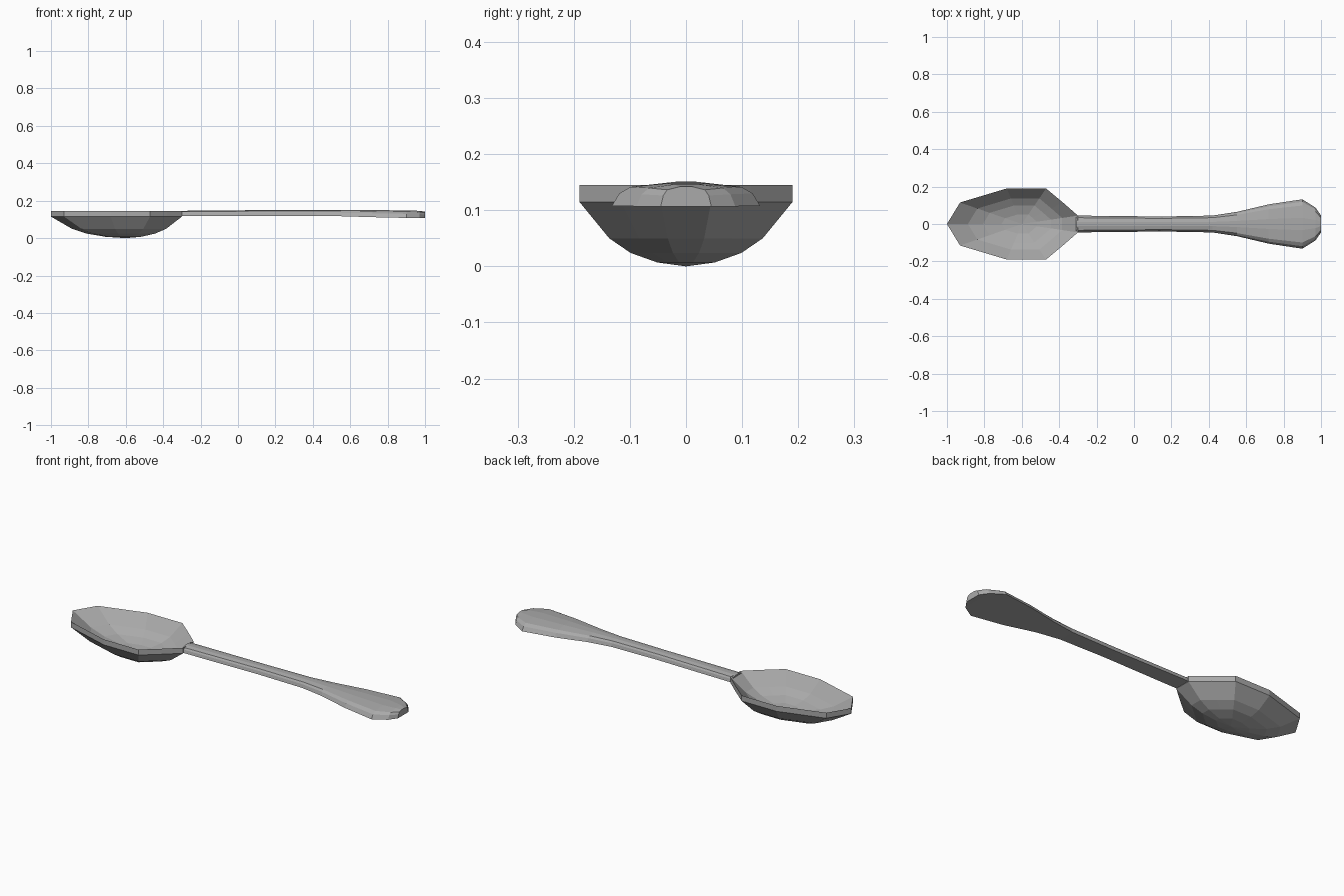
import bpy
import bmesh

# Remove the default object
cube = bpy.data.objects.get("Cube")
if cube:
    bpy.data.objects.remove(cube, do_unlink=True)

# Single metal colour
metal = bpy.data.materials.new("grey_metal")
metal.use_nodes = True
GREY = (0.4, 0.4, 0.4, 1)
metal.diffuse_color = GREY
metal.node_tree.nodes["Principled BSDF"].inputs["Base Color"].default_value = GREY


def loft(name, rings, start=None, end=None):
    """Skin closed rings; each end closes to a point, or to a flat cap."""
    bm = bmesh.new()
    loops = [[bm.verts.new(p) for p in ring] for ring in rings]
    n = len(loops[0])
    for a, b in zip(loops, loops[1:]):
        for i in range(n):
            j = (i + 1) % n
            bm.faces.new((a[i], a[j], b[j], b[i]))
    for loop, tip in ((loops[0], start), (loops[-1], end)):
        if tip:
            v = bm.verts.new(tip)
            for i in range(n):
                bm.faces.new((loop[i], loop[(i + 1) % n], v))
        else:
            bm.faces.new(loop)
    bmesh.ops.recalc_face_normals(bm, faces=bm.faces)
    mesh = bpy.data.meshes.new(name)
    bm.to_mesh(mesh)
    bm.free()
    mesh.materials.append(metal)
    obj = bpy.data.objects.new(name, mesh)
    bpy.context.collection.objects.link(obj)
    return obj


# Bowl: a faceted outline shrinking towards the lowest point, inside and out
half = [(-0.93, 0.115), (-0.68, 0.19), (-0.47, 0.19), (-0.38, 0.115), (-0.3, 0.045)]
outline = [(-1, 0)] + half + [(-0.3, 0)] + [(x, -y) for x, y in reversed(half)]
CENTRE, THICK = -0.6, 0.03
levels = [(0.27, 0.007), (0.52, 0.024), (0.72, 0.05), (1, 0.115)]


def bowl_ring(scale, z):
    return [(CENTRE + (x - CENTRE) * scale, y * scale, z) for x, y in outline]


outer = [bowl_ring(s, z) for s, z in levels]
inner = [bowl_ring(s, z + THICK) for s, z in reversed(levels)]
loft("bowl", outer + inner, (CENTRE, 0, 0), (CENTRE, 0, THICK))

# Handle: crowned section with a flat underside; x, half width, bottom, top
stations = [(-0.31, 0.045, 0.117, 0.146), (0.15, 0.04, 0.118, 0.15),
            (0.42, 0.045, 0.118, 0.151), (0.55, 0.065, 0.117, 0.151),
            (0.72, 0.105, 0.112, 0.15), (0.9, 0.132, 0.108, 0.148),
            (0.97, 0.088, 0.107, 0.146), (1.0, 0.045, 0.107, 0.142)]
section = [(1, 0), (0.9, 0.55), (0.75, 0.84), (0.25, 1)]


def handle_ring(x, w, bottom, top):
    side = [(x, w * a, bottom + (top - bottom) * b) for a, b in section]
    return side + [(px, -py, pz) for px, py, pz in reversed(side)]


loft("handle", [handle_ring(*s) for s in stations])
